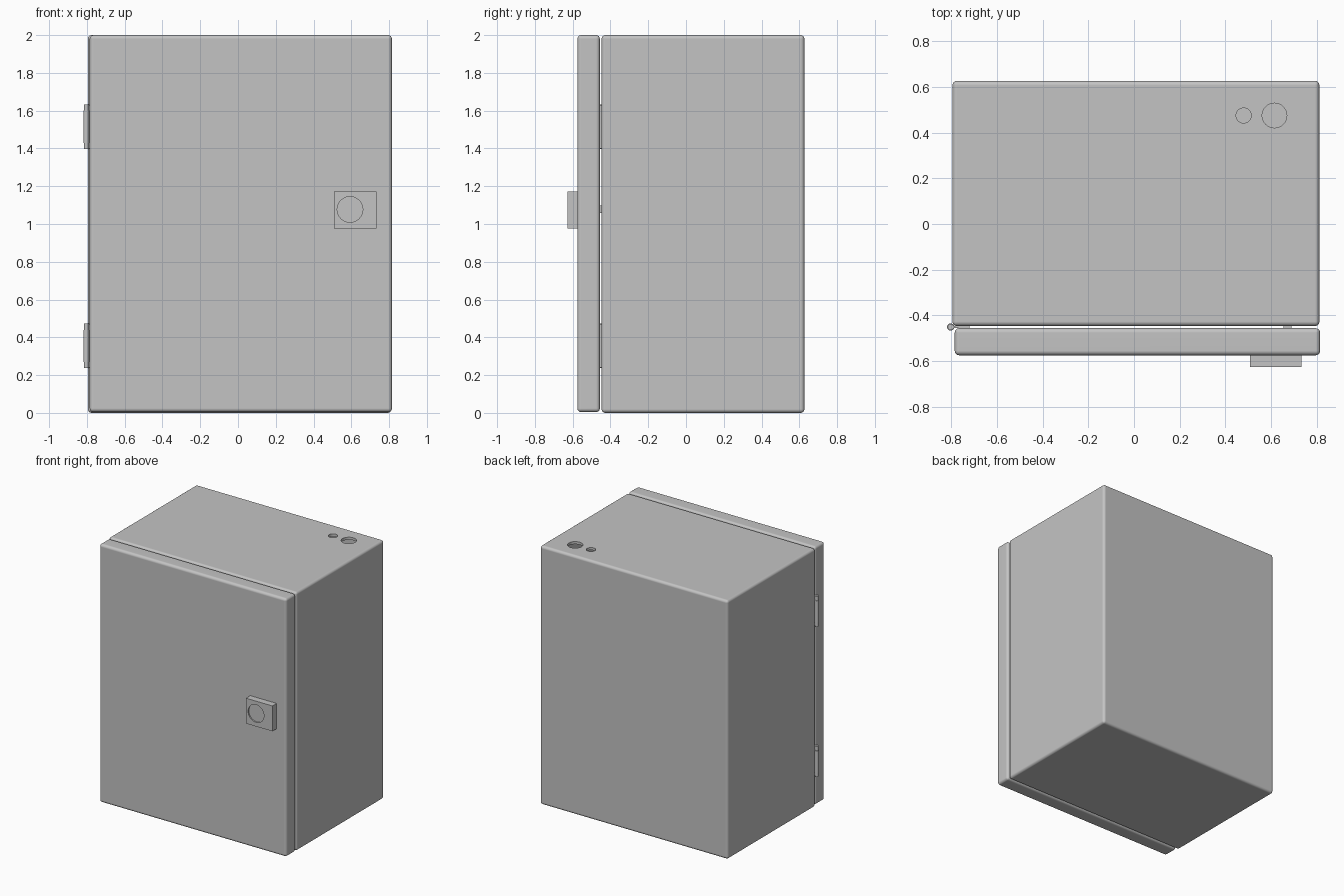
import bpy
import bmesh
from mathutils import Matrix, Vector

if "Cube" in bpy.data.objects:
    bpy.data.objects.remove(bpy.data.objects["Cube"], do_unlink=True)

# One painted-metal colour for everything
grey = bpy.data.materials.new("light grey paint")
grey.use_nodes = True
COLOUR = (0.55, 0.55, 0.55, 1)
grey.diffuse_color = COLOUR
grey.node_tree.nodes["Principled BSDF"].inputs["Base Color"].default_value = COLOUR


def add_object(name, bm):
    mesh = bpy.data.meshes.new(name)
    bm.to_mesh(mesh)
    bm.free()
    mesh.materials.append(grey)
    obj = bpy.data.objects.new(name, mesh)
    bpy.context.collection.objects.link(obj)
    return obj


def box(name, low, high, bevel=0, segments=4):
    """Box between two corners, with optional rounded edges."""
    low, high = Vector(low), Vector(high)
    bm = bmesh.new()
    bmesh.ops.create_cube(bm, size=1)
    bmesh.ops.scale(bm, vec=high - low, verts=bm.verts)
    bmesh.ops.translate(bm, vec=(low + high) / 2, verts=bm.verts)
    if bevel:
        bmesh.ops.bevel(bm, geom=bm.edges[:], offset=bevel, segments=segments,
                        profile=0.5, affect='EDGES')
    return add_object(name, bm)


def cylinder(name, centre, radius, length, axis='Z', sides=32):
    bm = bmesh.new()
    bmesh.ops.create_cone(bm, cap_ends=True, segments=sides, radius1=radius,
                          radius2=radius, depth=length)
    if axis == 'Y':
        bmesh.ops.rotate(bm, verts=bm.verts, matrix=Matrix.Rotation(1.5707963, 3, 'X'))
    bmesh.ops.translate(bm, vec=centre, verts=bm.verts)
    return add_object(name, bm)


def activate(obj):
    bpy.ops.object.select_all(action='DESELECT')
    obj.select_set(True)
    bpy.context.view_layer.objects.active = obj


def cut(obj, *cutters):
    for cutter in cutters:
        cutter.hide_render = True
        mod = obj.modifiers.new("cut", 'BOOLEAN')
        mod.operation = 'DIFFERENCE'
        mod.solver = 'EXACT'
        mod.object = cutter
        activate(obj)
        bpy.ops.object.modifier_apply(modifier=mod.name)
        bpy.data.objects.remove(cutter, do_unlink=True)


def smooth(obj):
    activate(obj)
    bpy.ops.object.shade_smooth_by_angle(angle=0.6)
    mod = obj.modifiers.new("even shading", 'WEIGHTED_NORMAL')
    mod.keep_sharp = True


# Hollow cabinet body: open front with a narrow flange, two cable holes on top
body = box("cabinet_body", (-0.795, -0.447, 0), (0.812, 0.627, 2), 0.02)
cut(body,
    box("inside", (-0.775, -0.427, 0.02), (0.792, 0.607, 1.98)),
    box("opening", (-0.72, -0.5, 0.07), (0.74, -0.4, 1.93)),
    cylinder("small_hole", (0.48, 0.475, 2), 0.033, 0.1),
    cylinder("large_hole", (0.615, 0.475, 2), 0.054, 0.1))
smooth(body)

# Door, a shallow rounded pan hollowed from behind
door = box("door", (-0.785, -0.575, 0.004), (0.815, -0.456, 2), 0.02)
cut(door, box("door_inside", (-0.75, -0.555, 0.04), (0.78, -0.4, 1.96)))
smooth(door)

# Latch block with a round recess, and its tongue in the door gap
latch = box("latch_block", (0.507, -0.627, 0.977), (0.733, -0.57, 1.173))
cut(latch, cylinder("key_recess", (0.593, -0.627, 1.077), 0.068, 0.02, 'Y'))
smooth(latch)
box("latch_tongue", (0.655, -0.555, 1.057), (0.69, -0.447, 1.097))

# Hinges: a pin with a middle knuckle and a leaf set into the gap
for place, z in (("lower", 0.355), ("upper", 1.515)):
    pin = cylinder(place + "_hinge_pin", (-0.803, -0.451, z), 0.013, 0.234, sides=20)
    knuckle = cylinder(place + "_hinge_knuckle", (-0.803, -0.451, z), 0.016, 0.17, sides=20)
    box(place + "_hinge_leaf", (-0.803, -0.456, z - 0.115), (-0.72, -0.446, z + 0.115))
    smooth(pin)
    smooth(knuckle)
